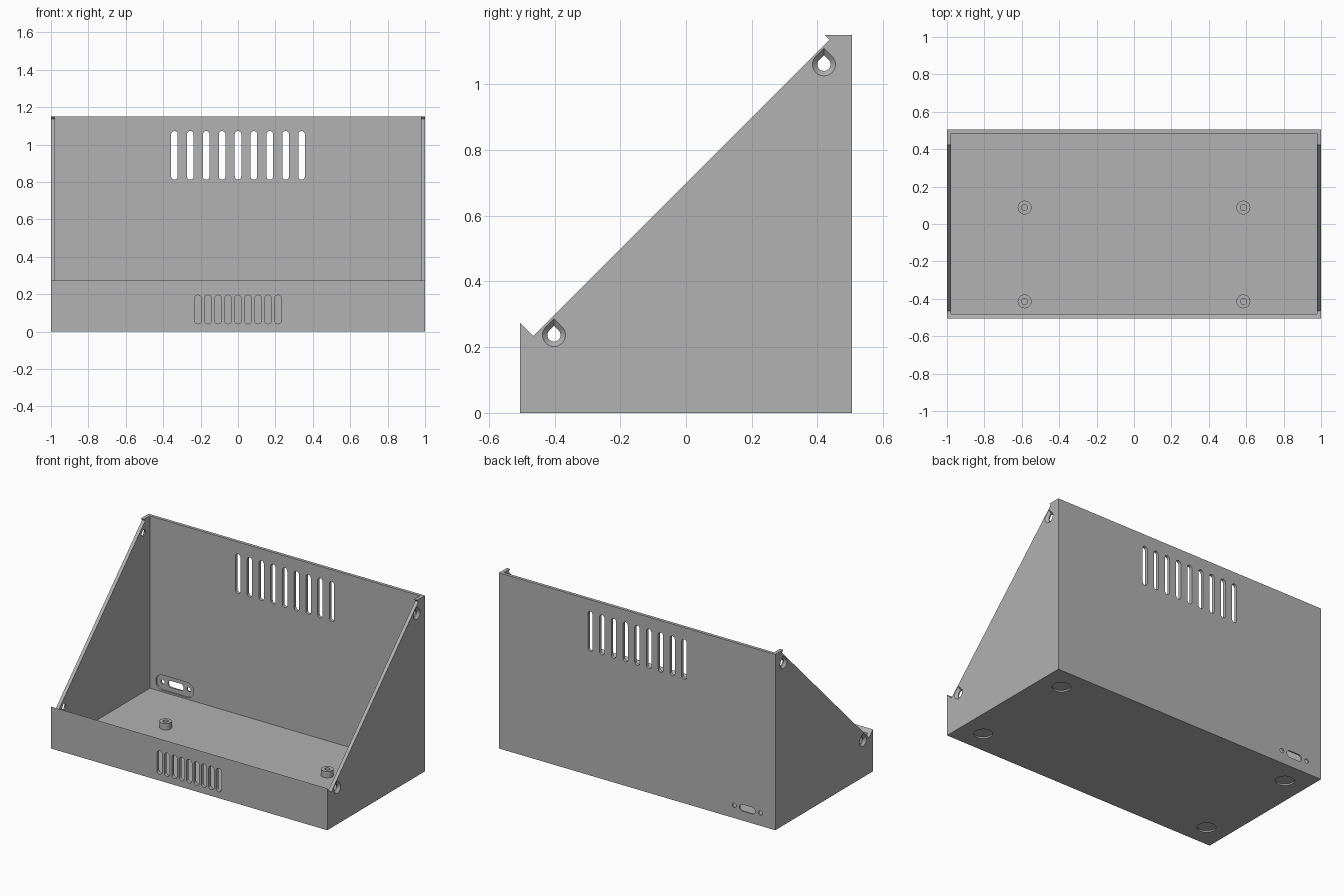
import bpy, bmesh, math
from mathutils import Vector

if "Cube" in bpy.data.objects:
    bpy.data.objects.remove(bpy.data.objects["Cube"])

T = 0.0225                      # wall thickness
Y0, Y1 = -0.505, 0.505          # front and back outer faces

grey = bpy.data.materials.new("grey plastic")
grey.diffuse_color = (0.445, 0.445, 0.445, 1)
grey.use_nodes = True
grey.node_tree.nodes["Principled BSDF"].inputs["Base Color"].default_value = grey.diffuse_color


def loft(bm, rings):
    """Closed solid through a list of equal-length point rings."""
    vs = [[bm.verts.new(p) for p in r] for r in rings]
    n = len(vs[0])
    bm.faces.new(vs[0])
    bm.faces.new(vs[-1])
    for a, b in zip(vs, vs[1:]):
        for i in range(n):
            j = (i + 1) % n
            bm.faces.new((a[i], a[j], b[j], b[i]))


def make(name, bm):
    bmesh.ops.recalc_face_normals(bm, faces=bm.faces)
    me = bpy.data.meshes.new(name)
    bm.to_mesh(me)
    bm.free()
    ob = bpy.data.objects.new(name, me)
    bpy.context.collection.objects.link(ob)
    me.materials.append(grey)
    return ob


def cut(target, bm):
    cutter = make("cutter", bm)
    cutter.hide_render = True
    mod = target.modifiers.new("cut", 'BOOLEAN')
    mod.operation = 'DIFFERENCE'
    mod.solver = 'EXACT'
    mod.object = cutter
    bpy.context.view_layer.objects.active = target
    bpy.ops.object.modifier_apply(modifier=mod.name)
    bpy.data.objects.remove(cutter)


def circle(r, n=32):
    return [(r * math.cos(2 * math.pi * i / n), r * math.sin(2 * math.pi * i / n)) for i in range(n)]


def pill(w, h, n=10):
    """Rounded slot outline, w wide and h high."""
    r = min(w, h) / 2
    dx, dy = w / 2 - r, h / 2 - r
    pts = []
    for q, (sx, sy) in enumerate([(1, 1), (-1, 1), (-1, -1), (1, -1)]):
        for i in range(n):
            a = (q + (i + 0.5) / n) * math.pi / 2
            pts.append((sx * dx + r * math.cos(a), sy * dy + r * math.sin(a)))
    return pts


def teardrop(r, n=24):
    """Circle with a 45 degree pointed top."""
    arc = [math.radians(135 + 270 * i / n) for i in range(n + 1)]
    return [(r * math.cos(a), r * math.sin(a)) for a in arc] + [(0, r * math.sqrt(2))]


def wall_hole(bm, outline, x, z, ya, yb):
    loft(bm, [[(x + u, y, z + v) for u, v in outline] for y in (ya, yb)])


# Case: sloped side profile extruded across the width
profile = [(Y0, 0), (Y1, 0), (Y1, 1.15), (0.423, 1.15), (0.437, 1.136),
           (-0.465, 0.234), (Y0, 0.274)]
bm = bmesh.new()
loft(bm, [[(x, y, z) for y, z in profile] for x in (-1, 1)])
case = make("case", bm)

# Open cavity
bm = bmesh.new()
xi, ya, yb = 1 - T, Y0 + T, Y1 - T + 0.002
loft(bm, [[(-xi, ya, z), (xi, ya, z), (xi, yb, z), (-xi, yb, z)] for z in (T, 1.5)])
cut(case, bm)

# Vent slots, countersunk side holes, connector openings and foot recesses
bm = bmesh.new()
for i in range(-4, 5):
    wall_hole(bm, pill(0.035, 0.26), i * 0.085, 0.942, 0.45, 0.55)
    wall_hole(bm, pill(0.038, 0.153), i * 0.0535, 0.118, -0.55, -0.45)
for s in (-1, 1):
    for y, z in ((0.42, 1.061), (-0.402, 0.237)):
        loft(bm, [[(s * x, y + u, z + v) for u, v in teardrop(r)]
                  for x, r in ((1.002, 0.037), (0.985, 0.02), (0.95, 0.02))])
    for y in (-0.355, 0.355):
        loft(bm, [[(s * 0.85 + u, y + v, z) for u, v in circle(0.055)] for z in (-0.02, 0.01)])
px, pz = -0.797, 0.083
wall_hole(bm, pill(0.112, 0.044), px, pz, 0.45, 0.55)
for s in (-1, 1):
    wall_hole(bm, circle(0.014, 20), px + s * 0.094, pz, 0.45, 0.55)
cut(case, bm)

# Recess around the connector on the inside of the back wall
bm = bmesh.new()
wall_hole(bm, pill(0.275, 0.1), px, pz, 0.45, 0.495)
cut(case, bm)

# Board standoffs with blind screw holes
objects = [case]
for sx in (-1, 1):
    for y in (0.088, -0.414):
        bm = bmesh.new()
        rings = []
        for r, z in ((0.037, T), (0.037, T + 0.042), (0.016, T + 0.042), (0.016, T + 0.002)):
            rings.append([(sx * 0.585 + u, y + v, z) for u, v in circle(r, 24)])
        loft(bm, rings)
        objects.append(make("standoff", bm))

# Smooth round surfaces, crisp edges
for ob in objects:
    bpy.ops.object.select_all(action='DESELECT')
    ob.select_set(True)
    bpy.context.view_layer.objects.active = ob
    bpy.ops.object.shade_smooth_by_angle(angle=math.radians(30))
